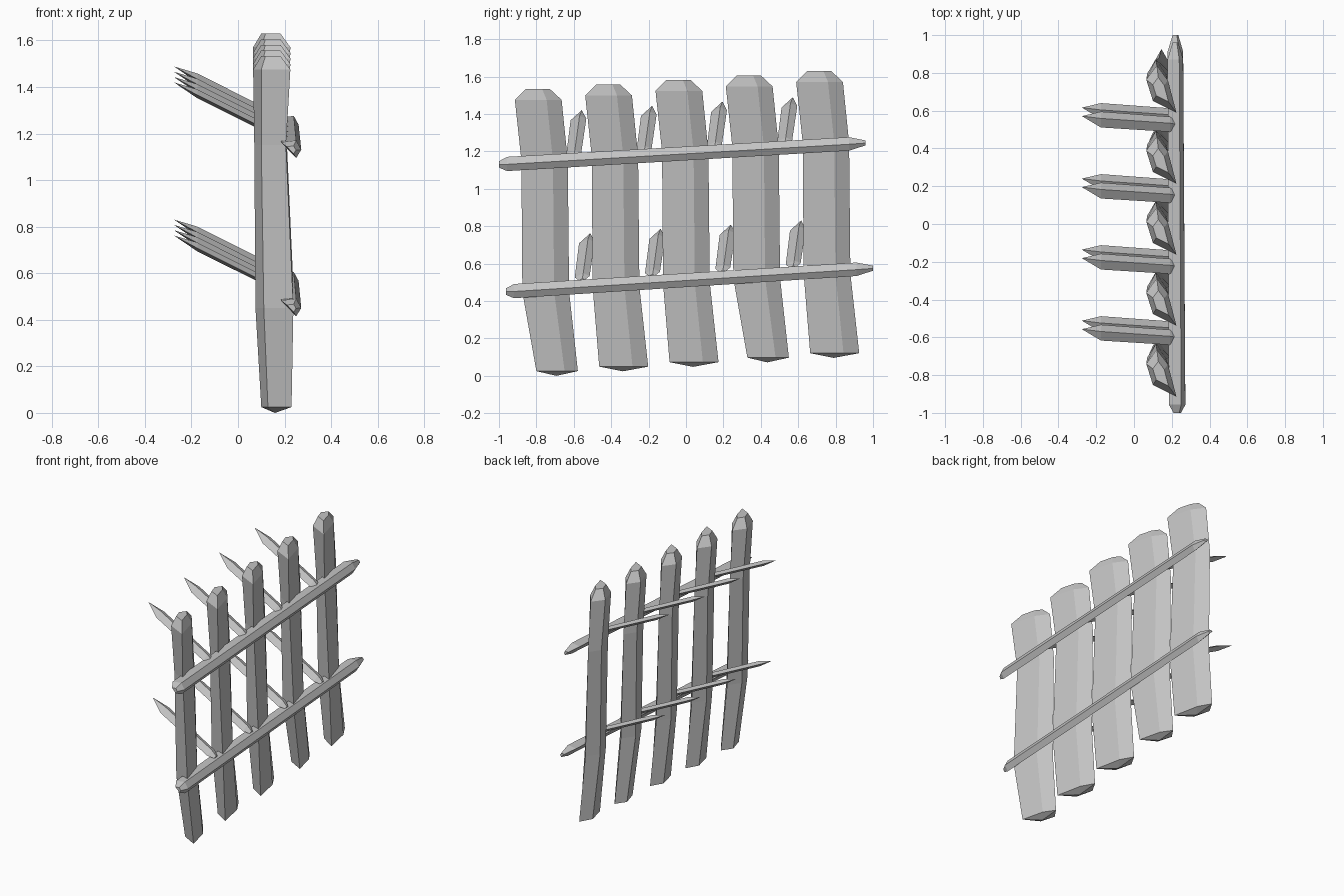
import bpy, bmesh

if "Cube" in bpy.data.objects:
    bpy.data.objects.remove(bpy.data.objects["Cube"])

wood = bpy.data.materials.new("plain grey")
wood.diffuse_color = (0.55, 0.55, 0.55, 1)
wood.use_nodes = True
wood.node_tree.nodes["Principled BSDF"].inputs["Base Color"].default_value = wood.diffuse_color


def loft(name, rings):
    """Skin a list of equal-length rings and close both ends (flat shaded)."""
    bm = bmesh.new()
    rows = [[bm.verts.new(p) for p in r] for r in rings]
    n = len(rows[0])
    for a, b in zip(rows, rows[1:]):
        for i in range(n):
            j = (i + 1) % n
            bm.faces.new((a[i], a[j], b[j], b[i]))
    bm.faces.new(rows[0][::-1])
    bm.faces.new(rows[-1])
    bmesh.ops.remove_doubles(bm, verts=bm.verts, dist=0.0005)
    bmesh.ops.recalc_face_normals(bm, faces=bm.faces)
    me = bpy.data.meshes.new(name)
    bm.to_mesh(me)
    bm.free()
    me.materials.append(wood)
    ob = bpy.data.objects.new(name, me)
    bpy.context.collection.objects.link(ob)
    return ob


STEP_Y, STEP_Z = 0.376, 0.024

# Upright stakes: skewed five-sided section, chamfered top, blunt pointed foot
SECTION = [(1, 0), (.72, .68), (.35, 1), (0, .7), (.22, .25)]


def ring(x0, x1, y0, y1, z, s=1.0, c=(.45, .48)):
    pts = []
    for u, v in SECTION:
        u, v = c[0] + (u - c[0]) * s, c[1] + (v - c[1]) * s
        pts.append((x0 + (x1 - x0) * u, y0 + (y1 - y0) * v, z))
    return pts


for i in range(5):
    oy, oz = -0.915 + i * STEP_Y, i * STEP_Z
    foot = 0.115 if i in (0, 3) else 0.075
    loft(f"stake_{i + 1}", [
        ring(.10, .23, oy + foot, oy + .337, oz, .01),
        ring(.10, .23, oy + foot, oy + .337, oz + .025),
        ring(.075, .238, oy + .04, oy + .29, oz + .45),
        ring(.07, .206, oy + .035, oy + .283, oz + 1.15),
        ring(.065, .225, oy, oy + .25, oz + 1.475),
        ring(.065, .225, oy, oy + .25, oz + 1.533, .52),
    ])

# Two sloping rails with tapered ends
RAIL = [(-.045, .03), (.02, .038), (.042, -.002), (.02, -.038)]


def rail(name, y0, z0, y1, z1):
    rings = []
    for t, s in ((0, .45), (.022, 1), (.955, .95), (1, .35)):
        y, z = y0 + (y1 - y0) * t, z0 + (z1 - z0) * t
        x = .23 - .01 * t
        rings.append([(x + dx * s, y, z + dz * s) for dx, dz in RAIL])
    loft(name, rings)


rail("upper_rail", -1.0, 1.13, .96, 1.245)
rail("lower_rail", -.963, .45, 1.0, .575)

# Slanted spikes between the stakes, pointing up and backwards
BLADE = [(-.042, -.004), (.006, .02), (.042, .004), (0, -.018)]


def spike(name, y, z):
    rings = []
    for x, dy, s in ((-.275, .018, .01), (-.175, .0, 1), (.19, -.025, .95), (.225, -.027, .4)):
        cz = z - (x + .275) * .5
        rings.append([(x, y + dy + a * s, cz + b * s) for a, b in BLADE])
    loft(name, rings)


for i in range(4):
    spike(f"upper_spike_{i + 1}", -.575 + i * STEP_Y, 1.42 + i * STEP_Z * .95)
    spike(f"lower_spike_{i + 1}", -.53 + i * STEP_Y, .762 + i * STEP_Z * .95)
